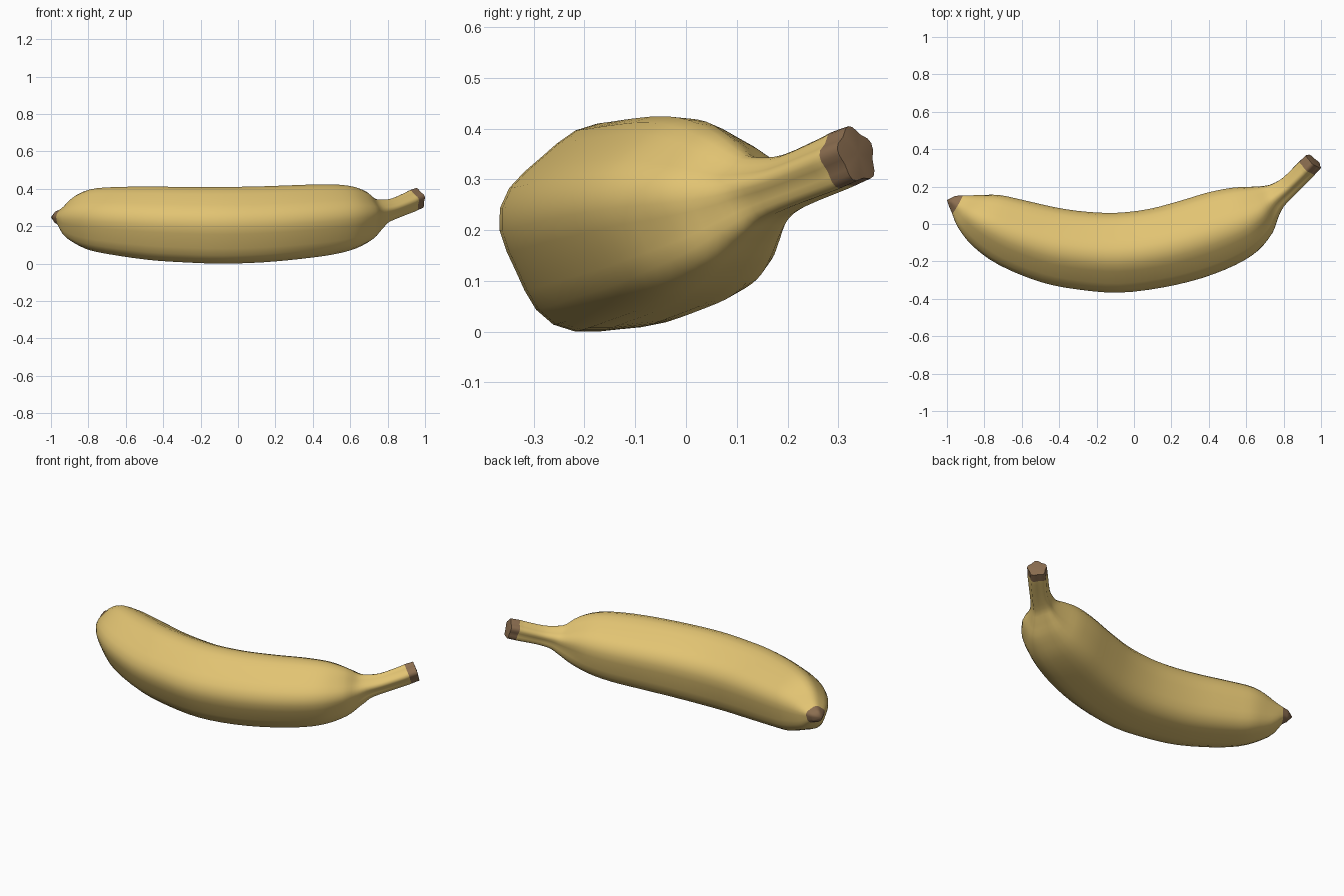
import bpy, bmesh, math
from mathutils import Vector

if "Cube" in bpy.data.objects:
    bpy.data.objects.remove(bpy.data.objects["Cube"])

SIDES, STEPS = 30, 3

# Stations along the fruit: outer x, y, inner x, y, lowest z, highest z
STATIONS = [
    (-.988, .092, -.955, .15, .215, .28),
    (-.972, .055, -.915, .153, .20, .295),
    (-.94, -.02, -.83, .155, .13, .35),
    (-.86, -.12, -.72, .155, .08, .397),
    (-.72, -.22, -.60, .13, .05, .41),
    (-.50, -.31, -.41, .087, .02, .412),
    (-.30, -.35, -.25, .065, .007, .41),
    (-.08, -.367, -.09, .06, 0, .41),
    (.15, -.34, .08, .08, .007, .413),
    (.36, -.29, .25, .125, .025, .42),
    (.54, -.22, .40, .17, .048, .425),
    (.66, -.145, .53, .195, .08, .418),
    (.74, -.05, .63, .20, .125, .39),
    (.77, .03, .70, .205, .175, .357),
    (.80, .09, .745, .217, .212, .345),
    (.86, .155, .80, .25, .24, .35),
    (.95, .245, .87, .32, .272, .385),
    (.968, .265, .888, .338, .28, .395),
    (1.0, .30, .922, .37, .295, .407),
]


def section(lobe):
    """Rounded five-sided outline, fitted to the -1..1 square."""
    pts = []
    for i in range(SIDES):
        a = 2 * math.pi * i / SIDES
        r = 1 + lobe * math.cos(5 * (a - math.radians(12)))
        pts.append((r * math.cos(a), r * math.sin(a)))
    lo = [min(p[k] for p in pts) for k in (0, 1)]
    hi = [max(p[k] for p in pts) for k in (0, 1)]
    return [tuple(2 * (p[k] - lo[k]) / (hi[k] - lo[k]) - 1 for k in (0, 1)) for p in pts]


def spline(rows, steps):
    """Catmull-Rom interpolation through the stations."""
    out = []
    for i in range(len(rows) - 1):
        quad = [rows[max(0, min(len(rows) - 1, i + k))] for k in (-1, 0, 1, 2)]
        for s in range(steps):
            t = s / steps
            out.append([.5 * (2 * b + (c - a) * t + (2 * a - 5 * b + 4 * c - d) * t * t
                              + (3 * b - a - 3 * c + d) * t ** 3)
                        for a, b, c, d in zip(*quad)])
    return out + [list(rows[-1])]


def make_rings():
    rows = spline(STATIONS, STEPS)
    mids = [Vector(((r[0] + r[2]) / 2, (r[1] + r[3]) / 2, (r[4] + r[5]) / 2)) for r in rows]
    rings = []
    for i, r in enumerate(rows):
        side = Vector((r[0] - r[2], r[1] - r[3], 0)) / 2
        along = mids[min(i + 1, len(mids) - 1)] - mids[max(i - 1, 0)]
        up = side.cross(along).normalized() * (r[5] - r[4]) / 2
        lobe = .045 + .055 * max(0, min(1, (mids[i].x - .6) / .2))
        rings.append([mids[i] + side * u + up * v for u, v in section(lobe)])
    return rings


def skin(name, rings, mat, start=None, end=None):
    """Join rings into a tube, closing either end to an optional pole."""
    bm = bmesh.new()
    loops = [[bm.verts.new(p) for p in ring] for ring in rings]
    for a, b in zip(loops, loops[1:]):
        for i in range(SIDES):
            j = (i + 1) % SIDES
            bm.faces.new((a[i], a[j], b[j], b[i]))
    for pole, loop in ((start, loops[0]), (end, loops[-1])):
        if pole:
            v = bm.verts.new(pole)
            for i in range(SIDES):
                bm.faces.new((loop[i], loop[(i + 1) % SIDES], v))
    bmesh.ops.recalc_face_normals(bm, faces=bm.faces)
    # Open tubes: make sure the skin faces outward
    bm.faces.ensure_lookup_table()
    mid = sum(rings[0], Vector()) / SIDES
    if bm.faces[0].normal.dot(rings[0][0] - mid) < 0:
        bmesh.ops.reverse_faces(bm, faces=bm.faces)
    me = bpy.data.meshes.new(name)
    bm.to_mesh(me)
    bm.free()
    ob = bpy.data.objects.new(name, me)
    bpy.context.collection.objects.link(ob)
    me.materials.append(mat)
    bpy.ops.object.select_all(action='DESELECT')
    ob.select_set(True)
    bpy.context.view_layer.objects.active = ob
    bpy.ops.object.shade_smooth_by_angle(angle=math.radians(50))


def material(name, rgb):
    m = bpy.data.materials.new(name)
    m.diffuse_color = (*rgb, 1)
    m.use_nodes = True
    m.node_tree.nodes["Principled BSDF"].inputs["Base Color"].default_value = m.diffuse_color
    return m


yellow = material("banana yellow", (.76, .55, .17))
brown = material("dry brown", (.26, .155, .08))

rings = make_rings()
tip, cut = STEPS, len(rings) - 1 - STEPS
stem_mid = sum(rings[-1], Vector()) / SIDES

# Yellow body and stem, brown blossom tip, brown cut stem end
skin("peel", rings[tip:cut + 1], yellow)
skin("blossom_tip", rings[:tip + 1], brown, start=Vector((-1, .128, .248)))
skin("stem_end", rings[cut:], brown, end=stem_mid + Vector((.004, .004, .002)))
